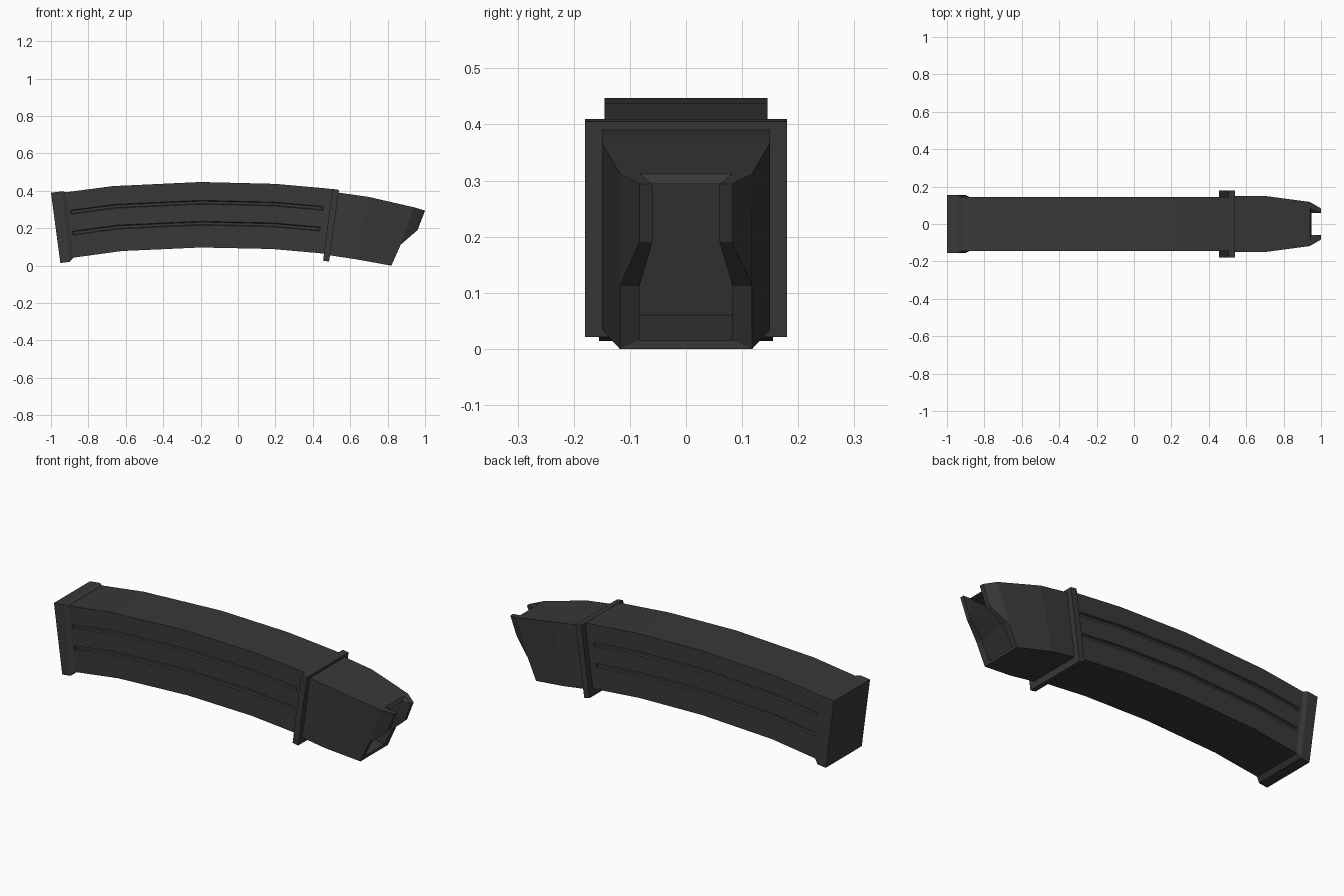
import bpy, bmesh

if "Cube" in bpy.data.objects:
    bpy.data.objects.remove(bpy.data.objects["Cube"])

mat = bpy.data.materials.new("dark_charcoal")
mat.diffuse_color = (0.04, 0.04, 0.04, 1)
mat.use_nodes = True
mat.node_tree.nodes["Principled BSDF"].inputs["Base Color"].default_value = mat.diffuse_color


def finish(bm, name):
    bmesh.ops.recalc_face_normals(bm, faces=bm.faces)
    me = bpy.data.meshes.new(name)
    bm.to_mesh(me)
    bm.free()
    me.materials.append(mat)
    ob = bpy.data.objects.new(name, me)
    bpy.context.collection.objects.link(ob)
    return ob


def loft(name, sections, fracs=(0, 1), grooves=(), span=(0, 0), ends=True):
    """Loft boxy sections (top x, top z, bottom x, bottom z, half width).
    Side strips listed in grooves are recessed over the span of sections."""
    bm = bmesh.new()
    rings = []
    for tx, tz, bx, bz, w in sections:
        side = [(bx + (tx - bx) * f, bz + (tz - bz) * f) for f in fracs]
        pts = [(x, w, z) for x, z in side] + [(x, -w, z) for x, z in reversed(side)]
        rings.append([bm.verts.new(p) for p in pts])
    n = 2 * len(fracs)
    strips = {}
    for i in range(len(rings) - 1):
        for j in range(n):
            k = (j + 1) % n
            f = bm.faces.new((rings[i][j], rings[i][k], rings[i + 1][k], rings[i + 1][j]))
            if (j in grooves or n - 2 - j in grooves) and span[0] <= i < span[1]:
                strips.setdefault(j, []).append(f)
    if ends:
        bm.faces.new(rings[0])
        bm.faces.new(rings[-1])
    bmesh.ops.recalc_face_normals(bm, faces=bm.faces)
    for faces in strips.values():
        bmesh.ops.inset_region(bm, faces=faces, thickness=0.004, depth=-0.01)
    return finish(bm, name)


# curved body with two recessed grooves on each side
loft("curved_body", [
    (-0.96, 0.386, -0.92, 0.034, 0.145),
    (-0.905, 0.394, -0.87, 0.044, 0.145),
    (-0.67, 0.425, -0.62, 0.078, 0.145),
    (-0.2, 0.447, -0.2, 0.097, 0.145),
    (0.2, 0.437, 0.18, 0.089, 0.145),
    (0.47, 0.413, 0.42, 0.068, 0.145),
    (0.52, 0.407, 0.475, 0.062, 0.145)],
    fracs=(0, 0.34, 0.40, 0.66, 0.72, 1), grooves=(1, 3), span=(1, 5))

# base cap with bevelled inner edge
loft("base_cap", [
    (-1.0, 0.39, -0.95, 0.014, 0.155),
    (-0.94, 0.397, -0.90, 0.02, 0.155),
    (-0.92, 0.393, -0.88, 0.042, 0.145)])

# collar between body and head
loft("collar", [
    (0.505, 0.41, 0.455, 0.027, 0.18),
    (0.54, 0.405, 0.487, 0.021, 0.18)])

# feed head: half points are mirrored; outer shell, rim, lips and hollow
P = {
    "s0": (0.52, 0.15, 0.393), "u0": (0.47, 0.15, 0.058),
    "s1": (0.70, 0.15, 0.367), "u1": (0.63, 0.15, 0.034),
    "A": (0.82, 0.118, 0.0), "B": (0.87, 0.118, 0.112), "C": (0.96, 0.083, 0.19),
    "D": (1.0, 0.083, 0.294), "E": (0.94, 0.118, 0.312),
    "a": (0.82, 0.083, 0.015), "b": (0.87, 0.083, 0.112), "c": (0.96, 0.06, 0.19),
    "d": (1.0, 0.06, 0.294), "e": (0.94, 0.083, 0.312), "f": (0.95, 0.06, 0.294),
    "T": (0.68, 0.10, 0.31), "U": (0.60, 0.10, 0.06),
}
half = ["s0 u0 u1 s1", "s1 u1 A B E", "E B C D",        # outer side and lip
        "A a b B", "B b c C", "C c d D", "E D d e", "e d f",  # rim and lip
        "a U b", "b U T", "b T c", "c T f", "c f d"]     # inner wall
across = ["s0 s1", "u0 u1", "u1 A", "A a", "a U", "U T", "T f", "f e", "s0 u0"]
bm = bmesh.new()
V = {s: {k: bm.verts.new((x, s * y, z)) for k, (x, y, z) in P.items()} for s in (1, -1)}
for s in (1, -1):
    for face in half:
        bm.faces.new([V[s][k] for k in face.split()])
for edge in across:
    p, q = edge.split()
    bm.faces.new((V[1][p], V[1][q], V[-1][q], V[-1][p]))
bm.faces.new([V[1][k] for k in ("s1", "E", "e")] + [V[-1][k] for k in ("e", "E", "s1")])
finish(bm, "feed_head")
